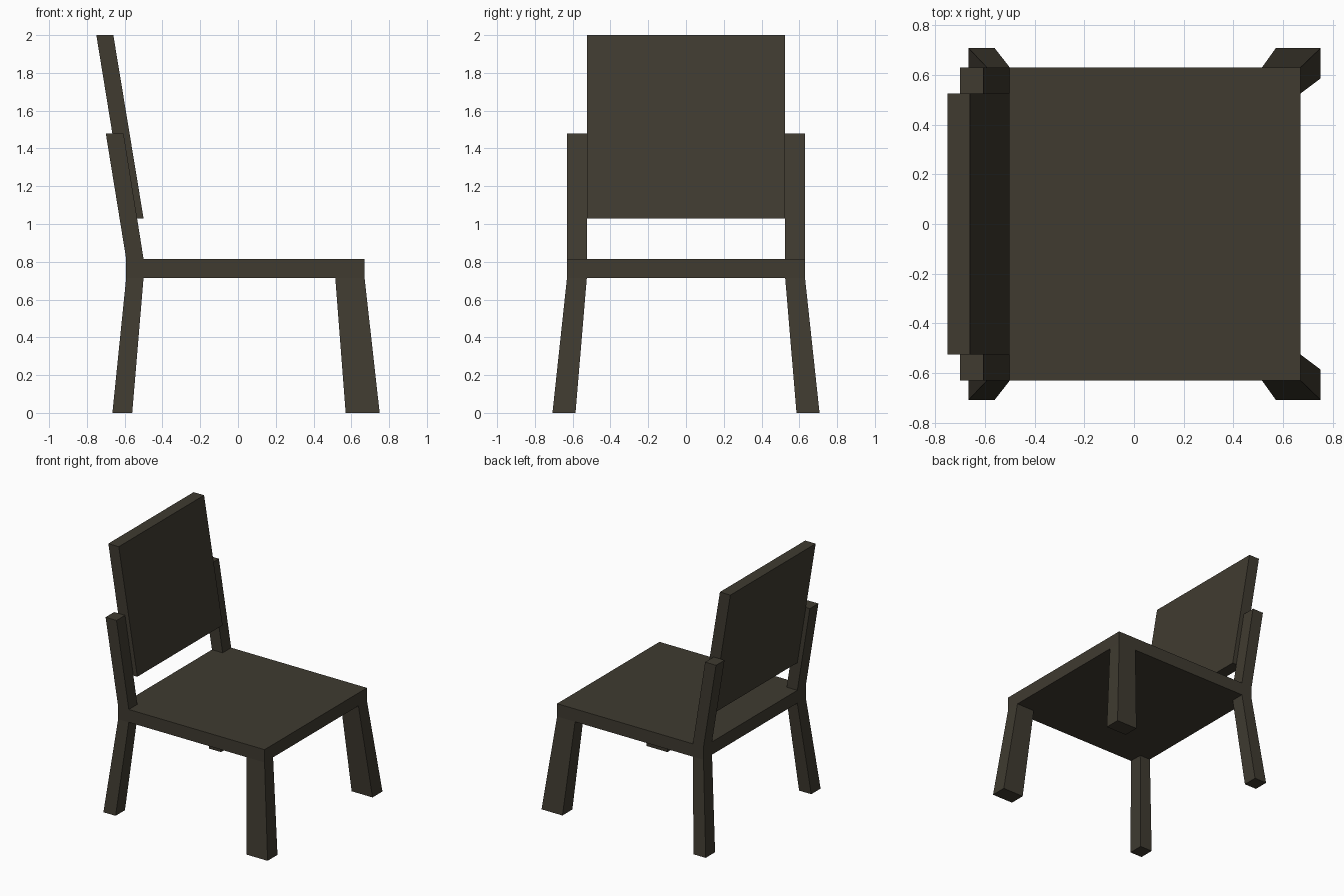
import bpy, bmesh

if "Cube" in bpy.data.objects:
    bpy.data.objects.remove(bpy.data.objects["Cube"])

wood = bpy.data.materials.new("dark_wood")
wood.diffuse_color = (0.05, 0.043, 0.03, 1)
wood.use_nodes = True
wood.node_tree.nodes["Principled BSDF"].inputs["Base Color"].default_value = wood.diffuse_color


def loft(name, low, high):
    """Six-sided block between two level rectangles (x0, x1, y0, y1, z)."""
    bm = bmesh.new()
    rings = []
    for x0, x1, y0, y1, z in (low, high):
        rings.append([bm.verts.new((x, y, z)) for x, y in
                      ((x0, y0), (x1, y0), (x1, y1), (x0, y1))])
    a, b = rings
    bm.faces.new(a[::-1])
    bm.faces.new(b)
    for i in range(4):
        j = (i + 1) % 4
        bm.faces.new((a[i], a[j], b[j], b[i]))
    bmesh.ops.recalc_face_normals(bm, faces=bm.faces)
    mesh = bpy.data.meshes.new(name)
    bm.to_mesh(mesh)
    bm.free()
    mesh.materials.append(wood)
    obj = bpy.data.objects.new(name, mesh)
    bpy.context.collection.objects.link(obj)
    return obj


def pair(name, low, high):
    """Block mirrored to the other side of the chair."""
    mirror = loft(name, low, high).modifiers.new("mirror", 'MIRROR')
    mirror.use_axis = (False, True, False)


Z0, Z1 = 0.715, 0.815  # seat underside and top

# Seat slab
loft("seat", (-0.592, 0.67, -0.63, 0.63, Z0), (-0.592, 0.67, -0.63, 0.63, Z1))

# Splayed legs; the seat's front edge is on +x
pair("front_legs", (0.57, 0.75, 0.585, 0.707, 0), (0.515, 0.67, 0.525, 0.63, Z0))
pair("rear_legs", (-0.665, -0.56, 0.592, 0.707, 0), (-0.592, -0.50, 0.525, 0.63, Z0))

# Raked posts and the back panel held between them
pair("back_posts", (-0.592, -0.50, 0.525, 0.63, Z1), (-0.70, -0.606, 0.525, 0.63, 1.48))
loft("back_panel", (-0.592, -0.50, -0.525, 0.525, 1.03), (-0.75, -0.66, -0.525, 0.525, 2.0))
